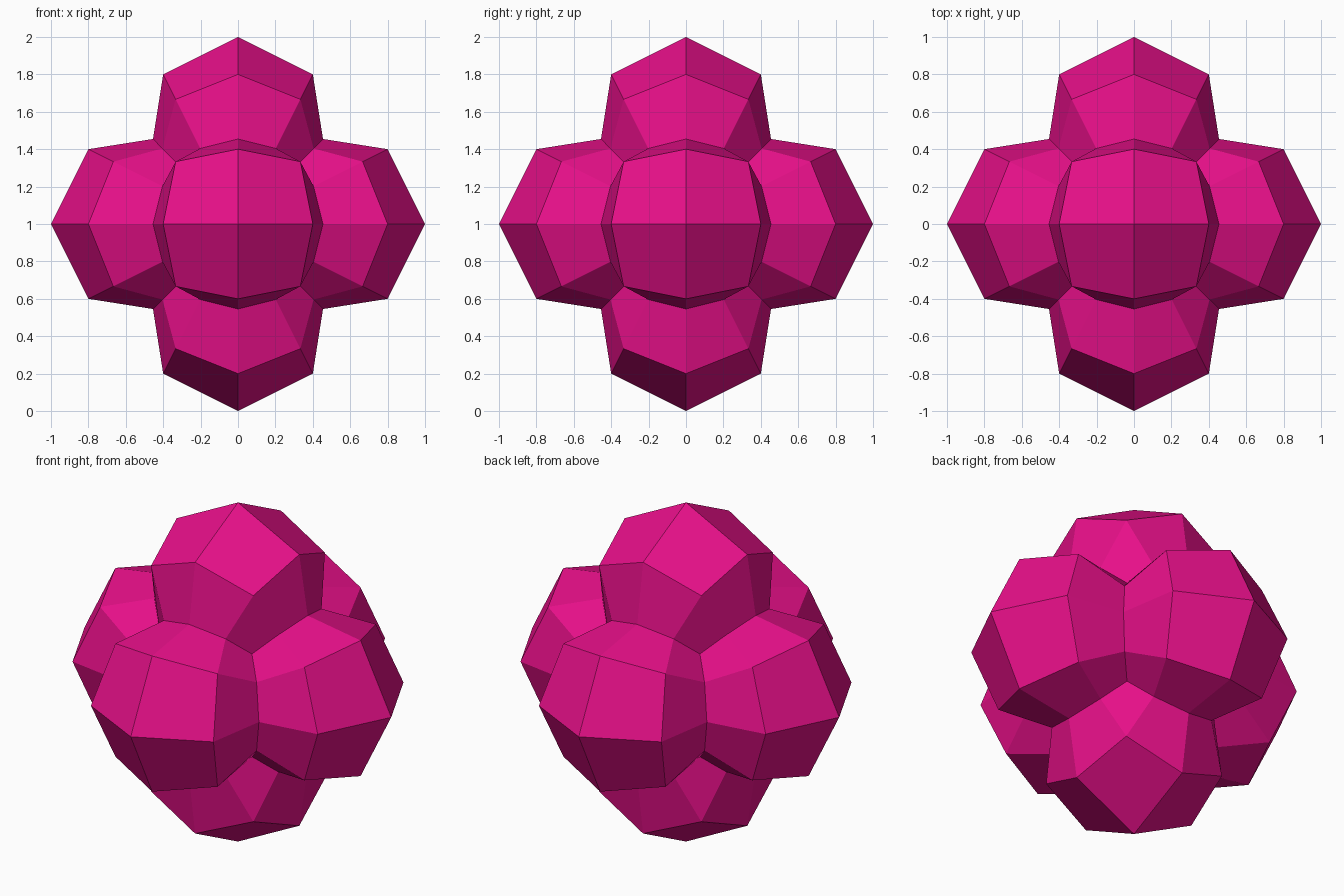
import bpy, bmesh

if "Cube" in bpy.data.objects:
    bpy.data.objects.remove(bpy.data.objects["Cube"])

EDGE_PINCH = 1 / 1.1      # extra inset along the valleys between lobes
CORNER_PINCH = 1 / 1.1    # extra inset where three lobes meet

# Cube with a 4 x 4 grid on every side
bm = bmesh.new()
bmesh.ops.create_cube(bm, size=2)
bmesh.ops.subdivide_edges(bm, edges=bm.edges[:], cuts=3, use_grid_fill=True)

# Invert the cube through the unit sphere: each side swells into a lobe
for v in bm.verts:
    ties = sum(abs(abs(c) - 1) < 1e-4 for c in v.co)
    pinch = {1: 1, 2: EDGE_PINCH, 3: CORNER_PINCH}[ties]
    v.co *= pinch / v.co.length_squared
    v.co.z += 1
bmesh.ops.recalc_face_normals(bm, faces=bm.faces[:])

mesh = bpy.data.meshes.new("lobed_ball")
bm.to_mesh(mesh)
bm.free()
ball = bpy.data.objects.new("lobed_ball", mesh)
bpy.context.collection.objects.link(ball)

# Magenta surface
mat = bpy.data.materials.new("magenta")
mat.diffuse_color = (0.8, 0.005, 0.25, 1)
mat.use_nodes = True
mat.node_tree.nodes["Principled BSDF"].inputs["Base Color"].default_value = mat.diffuse_color
mesh.materials.append(mat)
